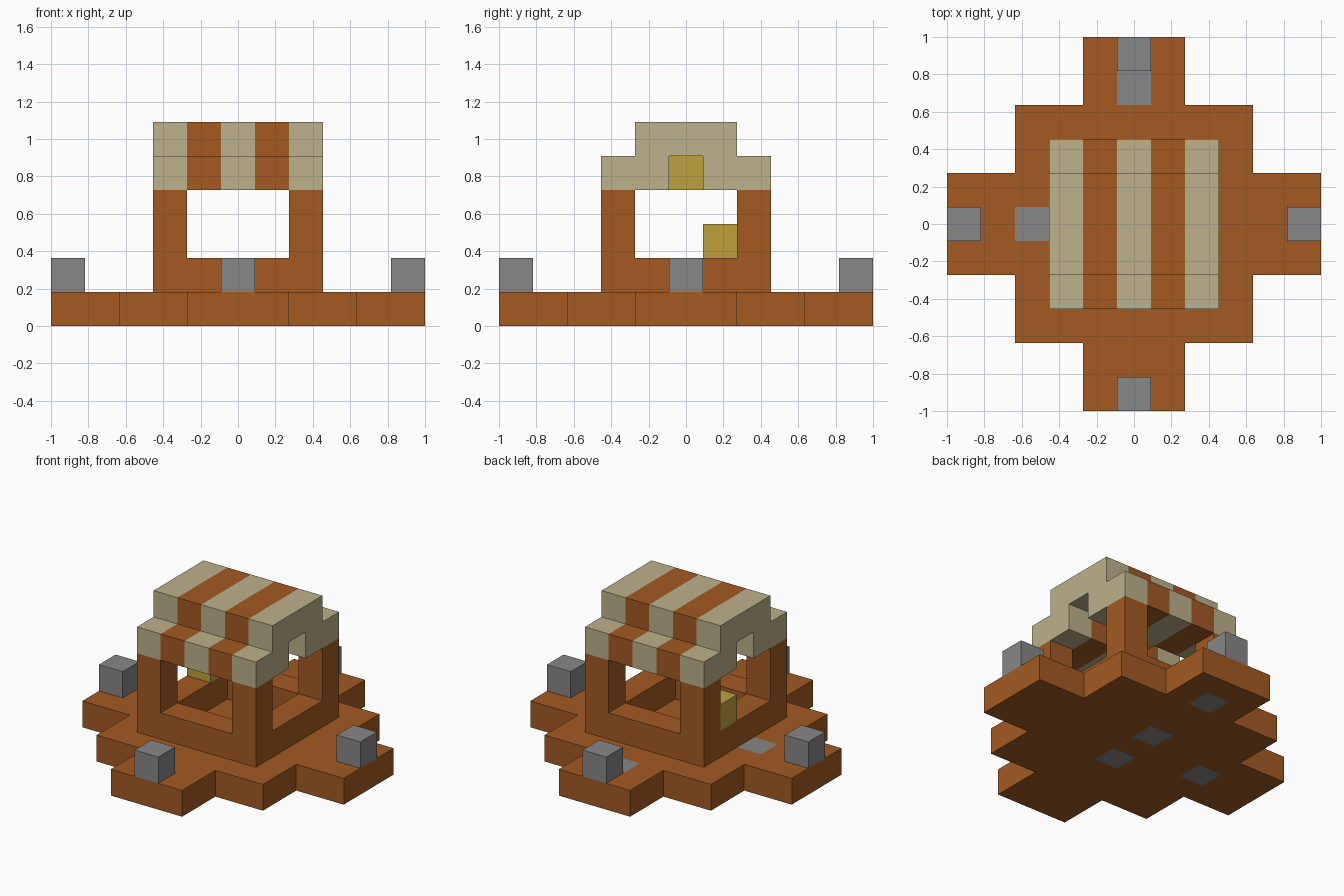
import bpy, bmesh
from mathutils import Vector

U = 2 / 11  # one block

if "Cube" in bpy.data.objects:
    bpy.data.objects.remove(bpy.data.objects["Cube"], do_unlink=True)


def material(name, rgb):
    m = bpy.data.materials.new(name)
    m.use_nodes = True
    m.diffuse_color = (*rgb, 1)
    m.node_tree.nodes["Principled BSDF"].inputs["Base Color"].default_value = (*rgb, 1)
    return m


WOOD = material("brown wood", (0.366, 0.102, 0.016))
STONE = material("grey stone", (0.25, 0.245, 0.25))
CLOTH = material("beige cloth", (0.508, 0.445, 0.262))
GOLD = material("yellow lantern", (0.515, 0.361, 0.048))


def finish(name, bm, *mats):
    """Turn a bmesh in block units into a scaled object."""
    bmesh.ops.recalc_face_normals(bm, faces=bm.faces)
    bmesh.ops.scale(bm, vec=(U, U, U), verts=bm.verts)
    mesh = bpy.data.meshes.new(name)
    bm.to_mesh(mesh)
    bm.free()
    for m in mats:
        mesh.materials.append(m)
    obj = bpy.data.objects.new(name, mesh)
    bpy.context.collection.objects.link(obj)
    return obj


def extrude(bm, faces, offset, keep=True):
    """Extrude faces by an offset and return the new end faces."""
    out = bmesh.ops.extrude_face_region(bm, geom=faces, use_keep_orig=keep)["geom"]
    bmesh.ops.translate(bm, vec=offset, verts=[g for g in out if isinstance(g, bmesh.types.BMVert)])
    return [g for g in out if isinstance(g, bmesh.types.BMFace)]


def block(name, x, y, z, mat, height=1):
    """Block centred on a grid cell, with its bottom at z."""
    bm = bmesh.new()
    bmesh.ops.create_cube(bm, size=1)
    bmesh.ops.scale(bm, vec=(1, 1, height), verts=bm.verts)
    bmesh.ops.translate(bm, vec=(x, y, z + height / 2), verts=bm.verts)
    return finish(name, bm, mat)


def slab(name, z, keep_cell, stone_cells, *mats):
    """One-block-high layer made of the chosen grid cells."""
    bm = bmesh.new()
    bmesh.ops.create_grid(bm, x_segments=11, y_segments=11, size=5.5)
    cell = lambda f: tuple(round(c) for c in f.calc_center_median()[:2])
    drop = [f for f in bm.faces if not keep_cell(*cell(f))]
    bmesh.ops.delete(bm, geom=drop, context='FACES')
    for f in bm.faces:
        f.material_index = int(cell(f) in stone_cells)
    bmesh.ops.translate(bm, vec=(0, 0, z), verts=bm.verts)
    extrude(bm, bm.faces[:], Vector((0, 0, 1)))
    return finish(name, bm, *mats)


# Stepped platform with flush paving stones
slab("platform", 0,
     lambda x, y: min(abs(x), abs(y)) <= 1 or max(abs(x), abs(y)) <= 3,
     {(0, 4), (0, 1), (0, -1), (-3, 0)}, WOOD, STONE)

# Low hollow wall
slab("low_wall", 1, lambda x, y: max(abs(x), abs(y)) == 2, set(), WOOD)

# Corner posts
for side, x in (("left", 2), ("right", -2)):
    for end, y in (("front", -2), ("back", 2)):
        block(f"{end}_{side}_post", x, y, 2, WOOD, height=2)

# Stone at the tip of each platform arm
for name, x, y in (("left", 5, 0), ("right", -5, 0), ("front", 0, -5), ("back", 0, 5)):
    block(f"{name}_stone", x, y, 1, STONE)

# Striped roof: stepped profile with a groove below the ridge
half = [(0.5, 5), (0.5, 4), (2.5, 4), (2.5, 5), (1.5, 5), (1.5, 6)]
profile = half + [(-y, z) for y, z in reversed(half)]
bm = bmesh.new()
end = [bm.faces.new([bm.verts.new((-2.5, y, z)) for y, z in profile])]
for stripe in range(5):
    end = extrude(bm, end, Vector((1, 0, 0)), keep=stripe == 0)
for f in bm.faces:
    f.material_index = round(abs(f.calc_center_bounds().x)) % 2 if abs(f.normal.x) < 0.5 else 0
    if abs(f.calc_center_bounds().x) > 2.4:
        f.material_index = 0
finish("striped_roof", bm, CLOTH, WOOD)

# Lanterns: one under the ridge, one on the wall
block("hanging_lantern", 0, 0, 4, GOLD)
block("wall_lantern", -2, 1, 2, GOLD)
